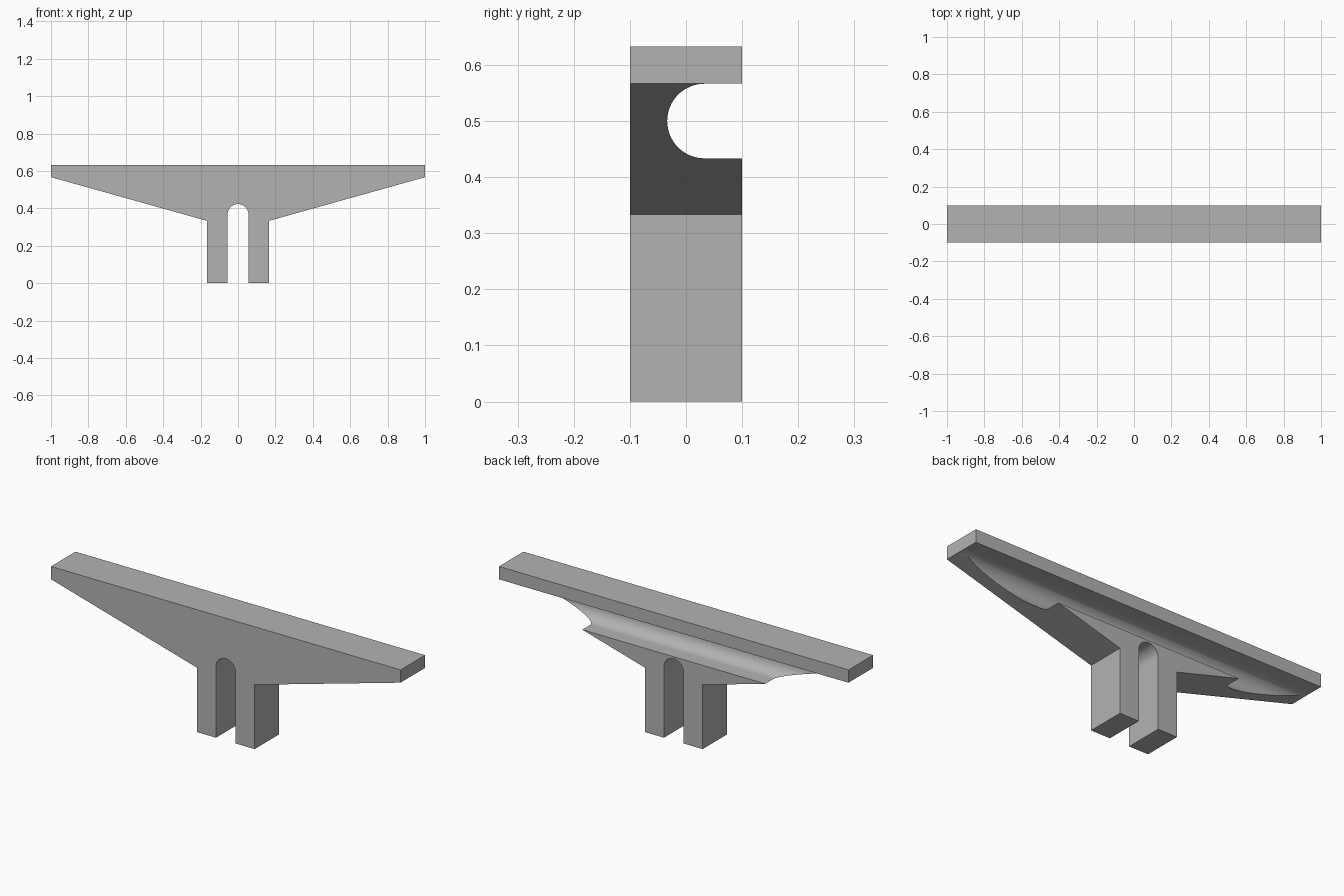
import bpy
import bmesh
from math import sin, cos, pi

default = bpy.data.objects.get("Cube")
if default:
    bpy.data.objects.remove(default, do_unlink=True)


def arc(cx, cy, r, start, end, steps):
    """Points along a circular arc, both ends included."""
    angles = [start + (end - start) * i / steps for i in range(steps + 1)]
    return [(cx + r * cos(a), cy + r * sin(a)) for a in angles]


def prism(name, profile, place, direction):
    """Extrude a closed 2D profile, mapped to 3D by place, along direction."""
    bm = bmesh.new()
    face = bm.faces.new([bm.verts.new(place(u, v)) for u, v in profile])
    side = bmesh.ops.extrude_face_region(bm, geom=[face])["geom"]
    bmesh.ops.translate(bm, vec=direction,
                        verts=[g for g in side if isinstance(g, bmesh.types.BMVert)])
    bmesh.ops.recalc_face_normals(bm, faces=bm.faces)
    mesh = bpy.data.meshes.new(name)
    bm.to_mesh(mesh)
    bm.free()
    obj = bpy.data.objects.new(name, mesh)
    bpy.context.collection.objects.link(obj)
    return obj


grey = bpy.data.materials.new("plain grey")
grey.use_nodes = True
colour = (0.45, 0.45, 0.45, 1)
grey.diffuse_color = colour
grey.node_tree.nodes["Principled BSDF"].inputs["Base Color"].default_value = colour

# Bracket outline: flat top, tapering wings, two legs around a round-topped slot
depth = 0.2
top, tip, root = 0.633, 0.567, 0.333
leg, slot = 0.165, 0.056
right_half = [(leg, 0), (leg, root), (1, tip), (1, top)]
left_half = [(-x, z) for x, z in reversed(right_half)]
slot_edge = [(-slot, 0)] + arc(0, 0.367, slot, pi, 0, 24) + [(slot, 0)]
bracket = prism("bracket", right_half + left_half + slot_edge,
                lambda x, z: (x, -depth / 2, z), (0, depth, 0))
bracket.data.materials.append(grey)

# Round-bottomed groove along the back
radius = 0.0665
groove_shape = [(0.2, 0.5 - radius), (0.2, 0.5 + radius)]
groove_shape += arc(0.033, 0.5, radius, pi / 2, 3 * pi / 2, 32)
groove = prism("groove_cutter", groove_shape,
               lambda y, z: (-1.2, y, z), (2.4, 0, 0))
groove.data.materials.append(grey)
groove.hide_render = True

cut = bracket.modifiers.new("groove", "BOOLEAN")
cut.object = groove
cut.operation = "DIFFERENCE"
cut.solver = "EXACT"

# Apply the cut, then smooth only the round surfaces
bpy.ops.object.select_all(action="DESELECT")
bracket.select_set(True)
bpy.context.view_layer.objects.active = bracket
bpy.ops.object.modifier_apply(modifier=cut.name)
bpy.data.objects.remove(groove, do_unlink=True)
bpy.ops.object.shade_smooth_by_angle(angle=pi / 6)
